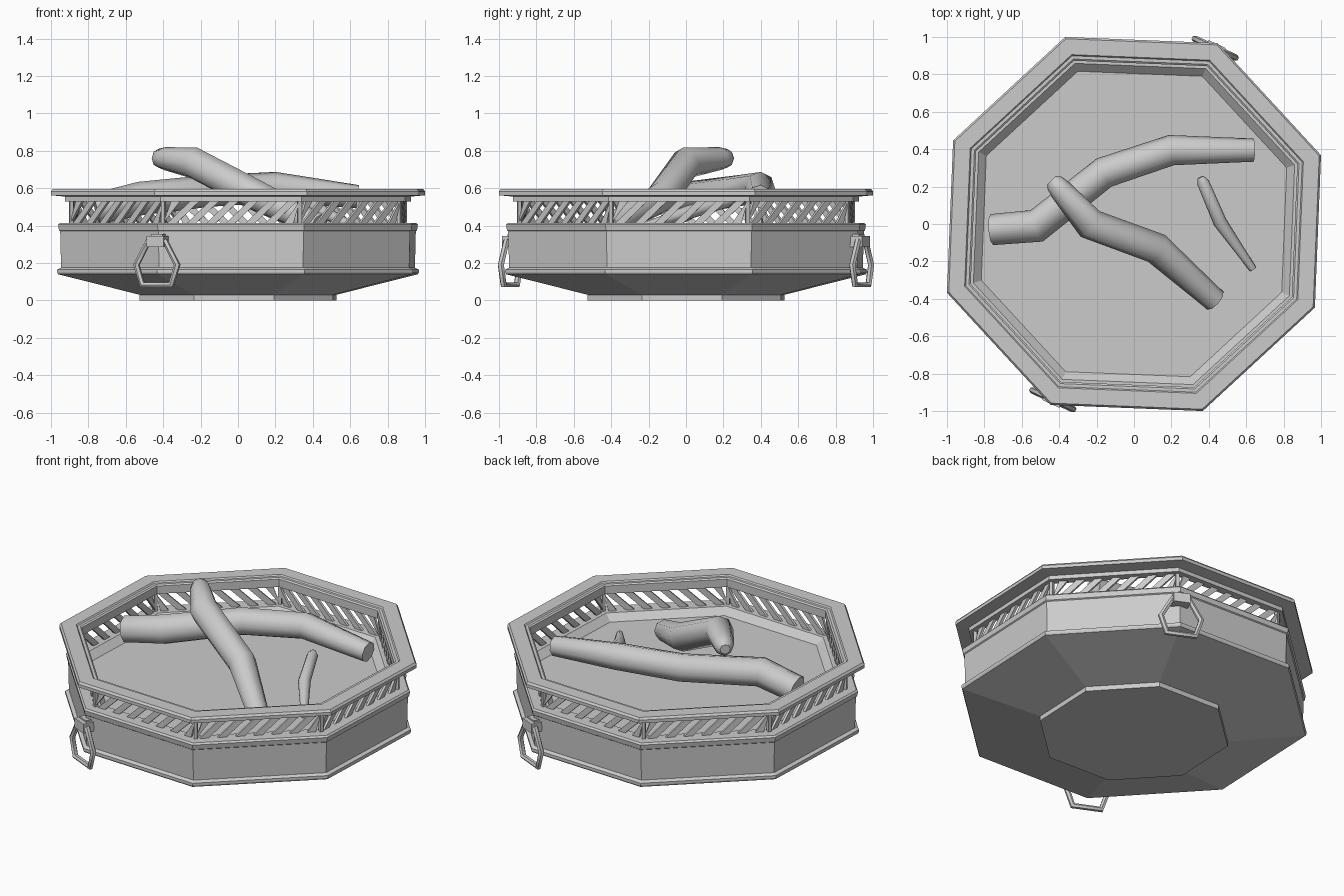
import bpy, bmesh
from math import radians, cos, sin, pi
from mathutils import Vector, Matrix

if "Cube" in bpy.data.objects:
    bpy.data.objects.remove(bpy.data.objects["Cube"])

A0 = radians(20.2)   # angle of the first octagon corner


def corner(k, r, z):
    a = A0 + k * pi / 4
    return Vector((r * cos(a), r * sin(a), z))


def smooth(ob, angle=30):
    bpy.ops.object.select_all(action='DESELECT')
    ob.select_set(True)
    bpy.context.view_layer.objects.active = ob
    bpy.ops.object.shade_smooth_by_angle(angle=radians(angle))


def finish(name, bm):
    bmesh.ops.recalc_face_normals(bm, faces=bm.faces)
    me = bpy.data.meshes.new(name)
    bm.to_mesh(me)
    bm.free()
    ob = bpy.data.objects.new(name, me)
    bpy.context.collection.objects.link(ob)
    return ob


def octagon(name, profile, ring):
    """Sweep a (radius, z) profile round eight corners; ring joins its ends, otherwise cap them."""
    bm = bmesh.new()
    rows = [[bm.verts.new(corner(k, r, z)) for k in range(8)] for r, z in profile]
    pairs = list(zip(rows, rows[1:])) + ([(rows[-1], rows[0])] if ring else [])
    for a, b in pairs:
        for k in range(8):
            j = (k + 1) % 8
            bm.faces.new((a[k], a[j], b[j], b[k]))
    if not ring:
        bm.faces.new(rows[0])
        bm.faces.new(rows[-1])
    return finish(name, bm)


def tube(name, points, radii, cyclic=False, res=2):
    """Round tube through points, with a radius at each one."""
    cu = bpy.data.curves.new(name, 'CURVE')
    cu.dimensions = '3D'
    cu.bevel_depth = 1.0
    cu.bevel_resolution = res
    cu.use_fill_caps = True
    sp = cu.splines.new('POLY')
    sp.points.add(len(points) - 1)
    for p, co, r in zip(sp.points, points, radii):
        p.co = (*co, 1)
        p.radius = r
    sp.use_cyclic_u = cyclic
    tmp = bpy.data.objects.new(name + "_path", cu)
    bpy.context.collection.objects.link(tmp)
    bpy.context.view_layer.update()
    me = bpy.data.meshes.new_from_object(tmp.evaluated_get(bpy.context.evaluated_depsgraph_get()))
    bpy.data.objects.remove(tmp)
    ob = bpy.data.objects.new(name, me)
    bpy.context.collection.objects.link(ob)
    smooth(ob, 50)
    return ob


def add_box(bm, matrix, size):
    bmesh.ops.create_cube(bm, size=1, matrix=matrix @ Matrix.Diagonal((*size, 1)))


# Bowl: foot, sloping underside, lower band, wall, ledge and recessed floor
octagon("bowl", [(0.56, 0), (0.56, 0.03), (1.025, 0.14), (1.03, 0.15), (1.03, 0.165),
                 (1.008, 0.175), (1.013, 0.37), (1.02, 0.375), (1.025, 0.405),
                 (1.015, 0.415), (0.915, 0.415), (0.87, 0.375)], False)

# Top rim with a stepped underside and inner bead
octagon("top_rim", [(1.0655, 0.562), (1.0655, 0.582), (1.055, 0.595), (0.965, 0.595),
                    (0.958, 0.587), (0.94, 0.587), (0.93, 0.58), (0.93, 0.53),
                    (0.985, 0.53), (0.985, 0.555)], True)

# Lattice: slanted slats along each side
Z0, Z1, R = 0.41, 0.535, 0.957
COUNT, SHIFT, WIDTH = 7, 0.13, 0.05
bm = bmesh.new()
for k in range(8):
    a, b = corner(k, R, 0), corner(k + 1, R, 0)
    along = (b - a).normalized()
    inward = -((a + b) / 2).normalized() * 0.016
    span = (b - a).length
    clamp = lambda s: min(max(s, 0), span)
    for i in range(-1, COUNT):
        s = 0.02 + i * span / COUNT
        quad = [(clamp(s), Z0), (clamp(s + WIDTH), Z0),
                (clamp(s + SHIFT + WIDTH), Z1), (clamp(s + SHIFT), Z1)]
        front = [bm.verts.new(a + along * t + Vector((0, 0, z))) for t, z in quad]
        back = [bm.verts.new(v.co + inward) for v in front]
        bm.faces.new(front)
        bm.faces.new(back)
        for n in range(4):
            m = (n + 1) % 4
            bm.faces.new((front[n], front[m], back[m], back[n]))
bmesh.ops.remove_doubles(bm, verts=bm.verts, dist=1e-5)
finish("lattice_slats", bm)

# Corner posts
bm = bmesh.new()
for k in range(8):
    m = Matrix.Translation(corner(k, 0.95, 0.472)) @ Matrix.Rotation(A0 + k * pi / 4, 4, 'Z')
    add_box(bm, m, (0.02, 0.02, 0.13))
finish("corner_posts", bm)

# Handles on two opposite corners: bracket and six-sided ring
RING = [(-0.05, 0.315), (-0.12, 0.19), (-0.085, 0.083), (0.085, 0.083), (0.12, 0.19), (0.05, 0.315)]
for label, k in (("front", 5), ("back", 1)):
    m = Matrix.Rotation(A0 + k * pi / 4, 4, 'Z')
    tube(label + "_handle_ring", [m @ Vector((1.035, u, z)) for u, z in RING],
         [0.018] * 6, cyclic=True, res=1)
    bm = bmesh.new()
    add_box(bm, m @ Matrix.Translation((1.025, 0, 0.315)), (0.07, 0.1, 0.06))
    add_box(bm, m @ Matrix.Translation((1.01, 0, 0.34)), (0.05, 0.07, 0.03))
    finish(label + "_handle_bracket", bm)

# Logs lying in the bowl
tube("long_log", [(-0.76, -0.03, 0.49), (-0.52, -0.01, 0.545), (-0.16, 0.275, 0.585),
                  (0.2, 0.395, 0.605), (0.64, 0.395, 0.555)],
     [0.083, 0.09, 0.085, 0.082, 0.062])
tube("crossing_log", [(-0.44, 0.235, 0.76), (-0.425, 0.22, 0.76), (-0.39, 0.18, 0.758),
                      (-0.235, 0.0, 0.735), (0.12, -0.13, 0.55), (0.435, -0.41, 0.4)],
     [0.03, 0.05, 0.062, 0.085, 0.085, 0.064])
tube("small_branch", [(0.355, 0.25, 0.535), (0.37, 0.22, 0.53), (0.46, 0.01, 0.47), (0.635, -0.24, 0.39)],
     [0.018, 0.033, 0.037, 0.02])
